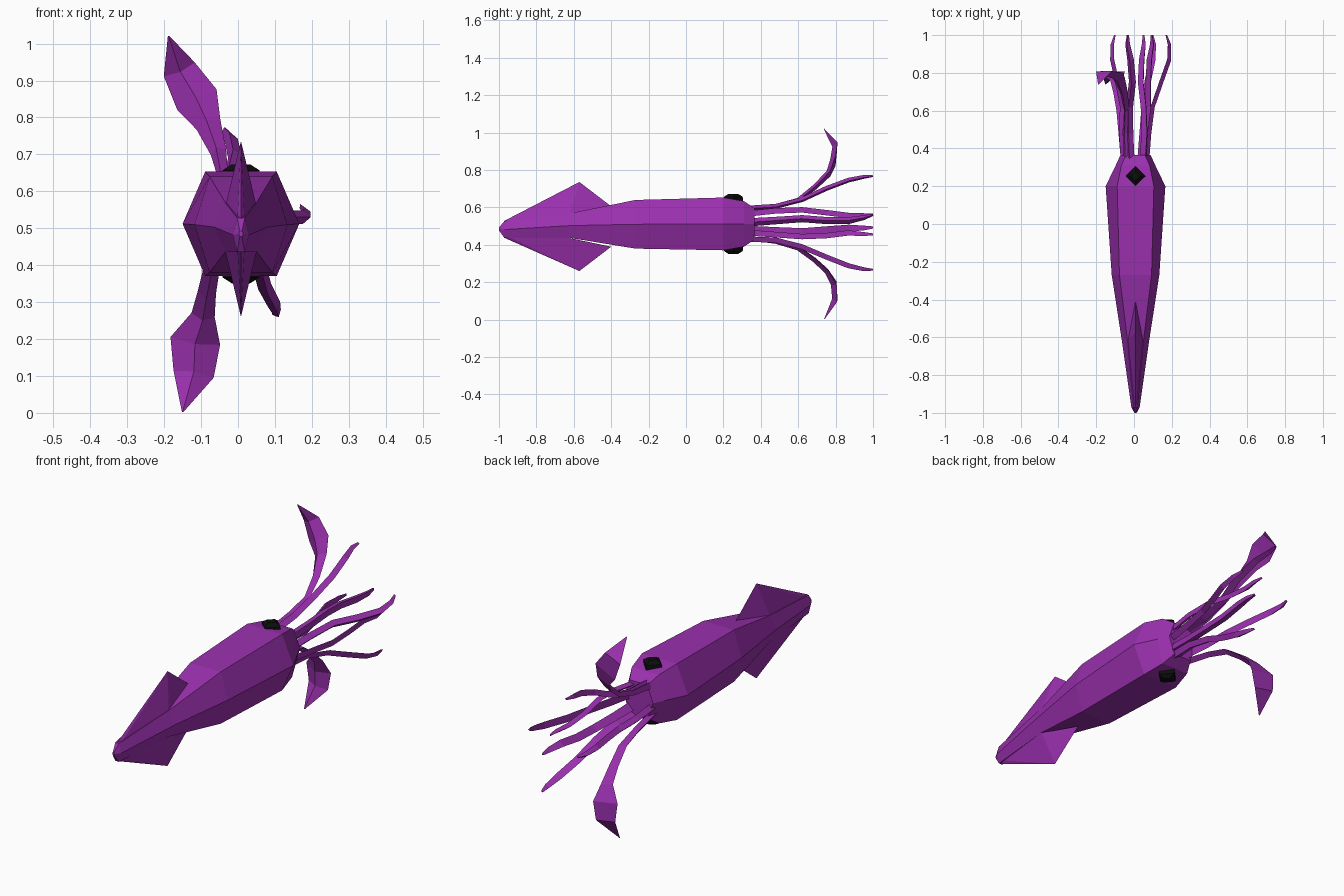
import bpy, bmesh
from mathutils import Vector

CX = 0.008  # the body axis sits slightly right of centre


def material(name, rgb):
    m = bpy.data.materials.new(name)
    m.diffuse_color = (*rgb, 1)
    return m


PURPLE = material("purple skin", (0.33, 0.03, 0.43))
BLACK = material("black eye", (0.004, 0.004, 0.004))


def finish(name, bm, mat):
    bmesh.ops.recalc_face_normals(bm, faces=bm.faces)
    me = bpy.data.meshes.new(name)
    bm.to_mesh(me)
    bm.free()
    me.materials.append(mat)
    ob = bpy.data.objects.new(name, me)
    bpy.context.collection.objects.link(ob)


def loft(name, rings, mat):
    bm = bmesh.new()
    loops = [[bm.verts.new(p) for p in ring] for ring in rings]
    n = len(loops[0])
    for a, b in zip(loops, loops[1:]):
        for i in range(n):
            j = (i + 1) % n
            bm.faces.new((a[i], a[j], b[j], b[i]))
    bm.faces.new(loops[0])
    bm.faces.new(loops[-1])
    finish(name, bm, mat)


def hull(name, points, mat):
    bm = bmesh.new()
    for p in points:
        bm.verts.new(p)
    bmesh.ops.convex_hull(bm, input=bm.verts)
    finish(name, bm, mat)


# Body: six-sided sections (y, centre z, side x, corner x, corner z)
sections = [(-1.0, 0.485, 0.006, 0.003, 0.008), (-0.97, 0.482, 0.022, 0.01, 0.046),
            (-0.62, 0.503, 0.072, 0.042, 0.066), (-0.27, 0.51, 0.126, 0.085, 0.13),
            (0.2, 0.512, 0.158, 0.097, 0.141), (0.31, 0.512, 0.105, 0.075, 0.122),
            (0.365, 0.512, 0.08, 0.05, 0.085)]
rings = []
for y, z, sx, cx, cz in sections:
    rings.append([(CX + px, y, z + pz) for px, pz in
                  ((sx, 0), (cx, cz), (-cx, cz), (-sx, 0), (-cx, -cz), (cx, -cz))])
loft("body", rings, PURPLE)

# Fins and eyes, above and below
for side, s in (("upper", 1), ("lower", -1)):
    fin = [(0, -0.4, 0.108), (0, -0.57, 0.238), (0.042, -0.62, 0.062), (-0.042, -0.62, 0.062),
           (0.01, -0.97, 0.03), (-0.01, -0.97, 0.03), (0, -0.972, 0.045)]
    hull(side + "_fin", [(CX + x, y, 0.498 + s * z - 0.015 * (y < -0.9)) for x, y, z in fin], PURPLE)
    eye = []
    for r, h in ((0.055, 0.11), (0.05, 0.145), (0.025, 0.161)):
        eye += [(CX + dx * r, 0.253 + dy * r, 0.512 + s * h)
                for dx, dy in ((1, 0), (0, 1), (-1, 0), (0, -1))]
    hull(side + "_eye", eye, BLACK)


# Arms: ridged triangular ribbons along a path of (x, y, z, half width)
def arm(name, path, across, thick=0.55):
    pts = [Vector(p[:3]) for p in path]
    rings = []
    for i, p in enumerate(pts):
        t = (pts[min(i + 1, len(pts) - 1)] - pts[max(i - 1, 0)]).normalized()
        a = Vector(across)
        a = (a - t * a.dot(t)).normalized()
        n = a.cross(t)
        w = path[i][3]
        h = min(w * 1.1, 0.015 + w * thick * 0.3)
        rings.append([p + a * w - n * h * 0.4, p - a * w - n * h * 0.4, p + n * h * 0.8])
    loft(name, rings, PURPLE)


YS = (0.33, 0.48, 0.62, 0.75, 0.87, 0.95, 1.0)
WS = (0.022, 0.02, 0.019, 0.019, 0.018, 0.013, 0.006)


def plain_arm(name, xs, zs, across):
    arm(name, list(zip(xs, YS, zs, WS)), across)


plain_arm("top_arm", (-0.02, -0.025, -0.025, -0.01, -0.02, -0.035, -0.033),
          (0.595, 0.605, 0.64, 0.7, 0.745, 0.762, 0.767), (1, 0, 0.25))
plain_arm("bottom_arm", (0.04, 0.05, 0.06, 0.075, 0.1, 0.106, 0.098),
          (0.43, 0.425, 0.39, 0.335, 0.288, 0.27, 0.267), (-1, 0, -0.4))
plain_arm("right_arm", (0.065, 0.077, 0.095, 0.14, 0.183, 0.185, 0.17),
          (0.52, 0.53, 0.54, 0.53, 0.53, 0.545, 0.56), (0, 0, -1))
plain_arm("left_arm", (-0.055, -0.065, -0.06, -0.085, -0.112, -0.112, -0.1),
          (0.48, 0.475, 0.47, 0.48, 0.49, 0.49, 0.493), (0, 0, 1))
plain_arm("upper_right_arm", (0.05, 0.06, 0.055, 0.04, 0.045, 0.055, 0.052),
          (0.57, 0.585, 0.59, 0.575, 0.56, 0.56, 0.562), (0.8, 0, -0.6))
plain_arm("lower_right_arm", (0.055, 0.065, 0.08, 0.08, 0.085, 0.098, 0.095),
          (0.46, 0.45, 0.44, 0.445, 0.46, 0.455, 0.455), (-0.7, 0, -0.7))

# Long tentacles ending in flat clubs
arm("upper_tentacle", [(-0.04, 0.33, 0.59, 0.02), (-0.045, 0.48, 0.607, 0.015),
                       (-0.042, 0.6, 0.64, 0.014), (-0.055, 0.69, 0.71, 0.022),
                       (-0.082, 0.765, 0.785, 0.035), (-0.112, 0.79, 0.85, 0.06),
                       (-0.158, 0.8, 0.928, 0.046), (-0.188, 0.738, 1.02, 0.002)], (0.9, 0, 0.42))
arm("lower_tentacle", [(-0.05, 0.33, 0.44, 0.02), (-0.065, 0.48, 0.42, 0.018),
                       (-0.072, 0.6, 0.385, 0.022), (-0.085, 0.69, 0.32, 0.025),
                       (-0.095, 0.755, 0.26, 0.032), (-0.116, 0.795, 0.192, 0.068),
                       (-0.12, 0.8, 0.107, 0.055), (-0.15, 0.74, 0.003, 0.002)], (-1, 0, 0.1))
